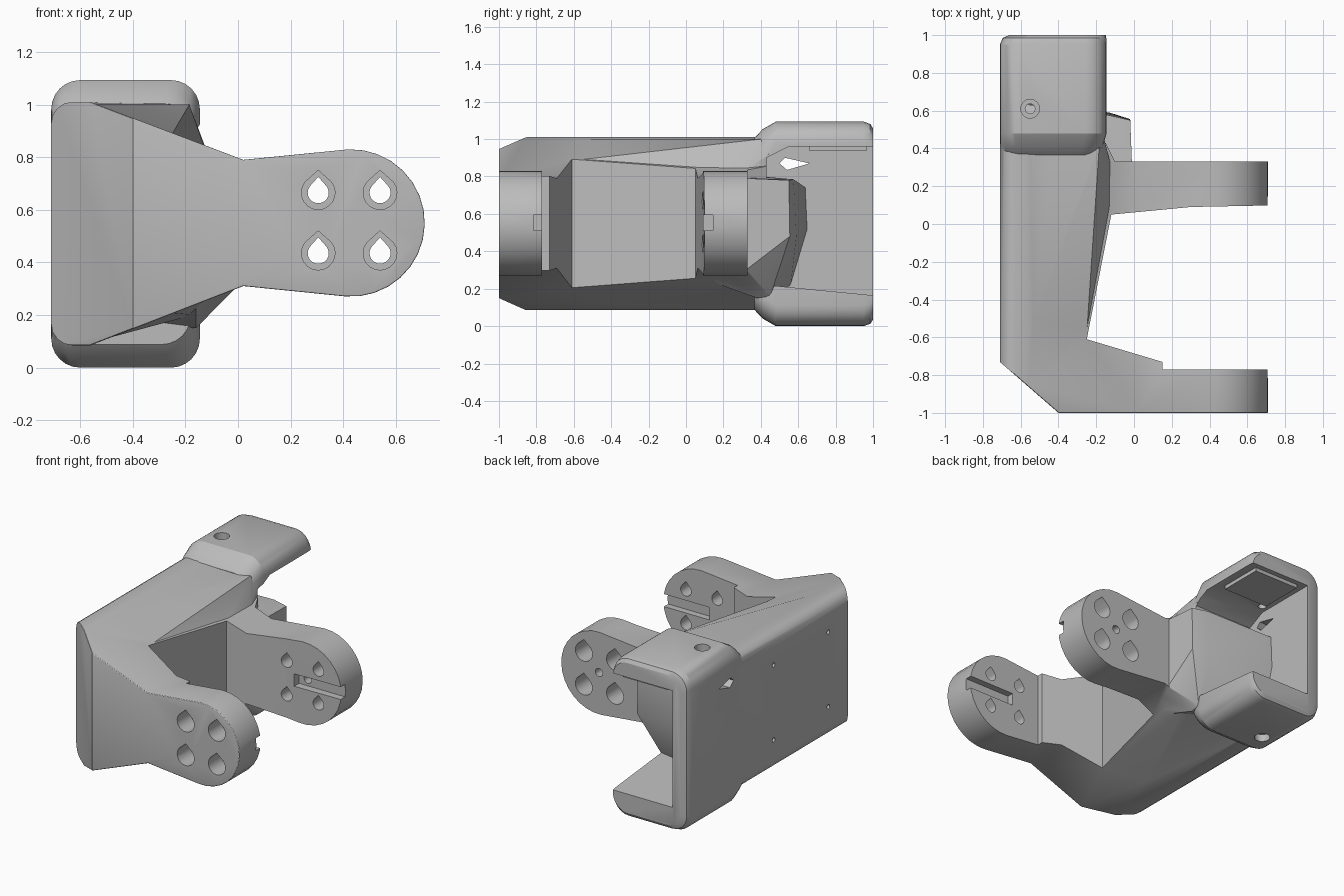
import bpy, bmesh, math
from mathutils import Vector

if "Cube" in bpy.data.objects:
    bpy.data.objects.remove(bpy.data.objects["Cube"])

mat = bpy.data.materials.new("plain_grey")
mat.diffuse_color = (0.5, 0.5, 0.5, 1)
mat.use_nodes = True
mat.node_tree.nodes["Principled BSDF"].inputs["Base Color"].default_value = mat.diffuse_color


def finish(name, bm):
    bmesh.ops.recalc_face_normals(bm, faces=bm.faces)
    me = bpy.data.meshes.new(name)
    bm.to_mesh(me)
    bm.free()
    me.materials.append(mat)
    ob = bpy.data.objects.new(name, me)
    bpy.context.collection.objects.link(ob)
    return ob


def prism(name, pts, axis, a, b):
    """Extrude a 2D outline along y (outline in x,z), z (x,y) or x (y,z)."""
    def place(p, t):
        return {'x': (t, p[0], p[1]), 'y': (p[0], t, p[1]), 'z': (p[0], p[1], t)}[axis]
    bm = bmesh.new()
    lo = [bm.verts.new(place(p, a)) for p in pts]
    hi = [bm.verts.new(place(p, b)) for p in pts]
    bm.faces.new(lo)
    bm.faces.new(hi)
    n = len(pts)
    for i in range(n):
        j = (i + 1) % n
        bm.faces.new((lo[i], lo[j], hi[j], hi[i]))
    return finish(name, bm)


def hull(name, pts):
    bm = bmesh.new()
    for p in pts:
        bm.verts.new(p)
    res = bmesh.ops.convex_hull(bm, input=bm.verts)
    junk = [g for g in res["geom_interior"] if isinstance(g, bmesh.types.BMVert)]
    bmesh.ops.delete(bm, geom=junk, context='VERTS')
    return finish(name, bm)


def box(name, x0, x1, y0, y1, z0, z1):
    return prism(name, [(x0, y0), (x1, y0), (x1, y1), (x0, y1)], 'z', z0, z1)


def combine(target, tool, op):
    """Apply a boolean and remove the tool."""
    m = target.modifiers.new("cut", 'BOOLEAN')
    m.operation, m.solver, m.object = op, 'EXACT', tool
    bpy.context.view_layer.objects.active = target
    bpy.ops.object.modifier_apply(modifier=m.name)
    bpy.data.objects.remove(tool, do_unlink=True)


def arc(cx, cz, r, a0, a1, n):
    return [(cx + r * math.cos(math.radians(a0 + (a1 - a0) * i / n)),
             cz + r * math.sin(math.radians(a0 + (a1 - a0) * i / n))) for i in range(n + 1)]


def teardrop(cx, cz, r, tip):
    return arc(cx, cz, r, 140, 400, 14) + [(cx, cz + tip)]


# Yoke: side silhouette with rounded back and round arm ends
profile = (arc(-0.63, 0.165, 0.08, 180, 270, 4) + [(-0.56, 0.085), (0.02, 0.31)]
           + arc(0.43, 0.55, 0.28, -95, 92, 16) + [(0.02, 0.79), (-0.56, 1.01)]
           + arc(-0.63, 0.93, 0.08, 90, 180, 4))
yoke = prism("yoke_bracket", profile, 'y', -1.0, 0.6)

# Plan of the yoke: chamfered corner, two arms, open middle
plan = [(-0.8, -0.652), (-0.377, -1.02), (0.8, -1.02), (0.8, -0.77), (0.15, -0.77),
        (0.15, -0.73), (-0.25, -0.61), (-0.12, 0.05), (0.3, 0.09), (0.8, 0.1),
        (0.8, 0.33), (-0.1, 0.33), (-0.16, 0.45), (-0.8, 0.45)]
combine(yoke, prism("plan", plan, 'z', -0.2, 1.3), 'INTERSECT')

# Round the rim of the front and chamfer faces
bm = bmesh.new()
bm.from_mesh(yoke.data)
fronts = (Vector((0, -1, 0)), Vector((-0.656, -0.755, 0)))
is_front = {f: any(f.normal.dot(d) > 0.995 for d in fronts) for f in bm.faces}
rim = [e for e in bm.edges if len(e.link_faces) == 2
       and is_front[e.link_faces[0]] != is_front[e.link_faces[1]]
       and max(v.co.y for v in e.verts) < -0.7]
rim = [e for e in rim if min(v.co.x for v in e.verts) > -0.66]
bmesh.ops.bevel(bm, geom=rim, offset=0.045, segments=3, profile=0.5,
                affect='EDGES', clamp_overlap=True)
bm.to_mesh(yoke.data)
bm.free()

# Upper web: the sloped shoulder widens towards the rear housing
upper = [(-0.252, -0.605, 0.885), (-0.56, -0.6, 1.0), (-0.56, 0.44, 1.008), (-0.185, 0.40, 1.0),
         (-0.155, 0.44, 0.92), (-0.125, 0.05, 0.83), (-0.125, 0.32, 0.84), (-0.5, -0.5, 0.7),
         (-0.5, 0.4, 0.7), (-0.15, 0.4, 0.75), (-0.13, 0.08, 0.7)]
combine(yoke, hull("upper_web", upper), 'UNION')

# Lower web: fills the underside between the body and the rear arm
lower = [(-0.255, -0.605, 0.208), (-0.54, -0.6, 0.1), (-0.54, 0.42, 0.1), (-0.17, 0.40, 0.2),
         (-0.125, 0.05, 0.262), (-0.125, 0.32, 0.262), (-0.5, -0.5, 0.4), (-0.5, 0.4, 0.4),
         (-0.15, 0.4, 0.4), (-0.13, 0.08, 0.4)]
combine(yoke, hull("lower_web", lower), 'UNION')


# Rear housing: rounded box lofted along y with a ramped front
def ring(y, dx0, dx1, dz):
    x0, x1, z0, z1, r = -0.71 + dx0, -0.145 - dx1, dz, 1.093 - dz, 0.11
    pts = (arc(x0 + r, z0 + r, r, 180, 270, 6) + arc(x1 - r, z0 + r, r, 270, 360, 6)
           + arc(x1 - r, z1 - r, r, 0, 90, 6) + arc(x0 + r, z1 - r, r, 90, 180, 6))
    return [(x, y, z) for x, z in pts]


bm = bmesh.new()
rows = [[bm.verts.new(p) for p in ring(*s)] for s in
        ((0.365, 0.002, 0.035, 0.088), (0.41, 0.001, 0.02, 0.04), (0.48, 0, 0, 0),
         (0.95, 0, 0, 0), (0.985, 0.015, 0.002, 0.012), (1.0, 0.05, 0.004, 0.035))]
for r0, r1 in zip(rows, rows[1:]):
    for i in range(len(r0)):
        j = (i + 1) % len(r0)
        bm.faces.new((r0[i], r0[j], r1[j], r1[i]))
bm.faces.new(rows[0])
bm.faces.new(rows[-1])
combine(yoke, finish("housing", bm), 'UNION')

# Cavity open to the right and back
cavity = [(0.43, 0.22), (1.1, 0.155), (1.1, 0.96), (0.55, 0.96), (0.43, 0.9)]
combine(yoke, prism("cavity", cavity, 'x', -0.60, 0.0), 'DIFFERENCE')

# Pad under the top plate
combine(yoke, box("pad", -0.54, -0.2, 0.66, 0.965, 0.935, 0.985), 'UNION')

# Wedge behind the rear arm, sloping down to the bottom plate
wedge = [(-0.011, 0.32, 0.30), (-0.011, 0.32, 0.79), (-0.02, 0.55, 0.78), (-0.02, 0.555, 0.48),
         (-0.13, 0.575, 0.785), (-0.13, 0.59, 0.48), (-0.62, 0.65, 0.52), (-0.62, 0.64, 0.74),
         (-0.62, 0.56, 0.22), (-0.62, 0.40, 0.80), (-0.62, 0.40, 0.2), (-0.16, 0.45, 0.16),
         (-0.16, 0.38, 0.15), (-0.05, 0.22, 0.285), (-0.16, 0.1, 0.25)]
combine(yoke, hull("wedge", wedge), 'UNION')

# Cable window in the side wall
window = [(0.5, 0.87), (0.53, 0.9), (0.66, 0.87), (0.54, 0.835)]
combine(yoke, prism("window", window, 'x', -0.8, -0.55), 'DIFFERENCE')

# Counterbored teardrop holes through both arms
for cx in (0.305, 0.54):
    for cz in (0.435, 0.665):
        combine(yoke, prism("bolt", teardrop(cx, cz, 0.04, 0.06), 'y', -1.1, 0.5), 'DIFFERENCE')
        for a, b in ((-1.1, -0.86), (0.19, 0.5)):
            combine(yoke, prism("bore", teardrop(cx, cz, 0.064, 0.085), 'y', a, b), 'DIFFERENCE')

# Slots on the inner arm faces, and the pivot hole in the rear arm
for a, b in ((-0.815, -0.7), (0.0, 0.145)):
    combine(yoke, box("slot", 0.36, 0.8, a, b, 0.51, 0.595), 'DIFFERENCE')
combine(yoke, prism("pivot", arc(0.425, 0.555, 0.028, 0, 337.5, 15), 'y', 0.05, 0.5), 'DIFFERENCE')

# Small screw holes in the side wall
for y in (-0.52, 0.07):
    for z in (0.3, 0.81):
        combine(yoke, prism("screw", arc(y, z, 0.015, 0, 330, 11), 'x', -0.8, -0.6), 'DIFFERENCE')

# Countersunk holes in the top and bottom plates
for a, b, c, d in ((0.9, 1.2, 1.04, 1.2), (-0.1, 0.3, -0.1, 0.05)):
    combine(yoke, prism("hole", arc(-0.55, 0.61, 0.026, 0, 337.5, 15), 'z', a, b), 'DIFFERENCE')
    combine(yoke, prism("sink", arc(-0.55, 0.61, 0.05, 0, 337.5, 15), 'z', c, d), 'DIFFERENCE')

bpy.ops.object.select_all(action='DESELECT')
yoke.select_set(True)
bpy.context.view_layer.objects.active = yoke
bpy.ops.object.shade_smooth_by_angle(angle=math.radians(28))
